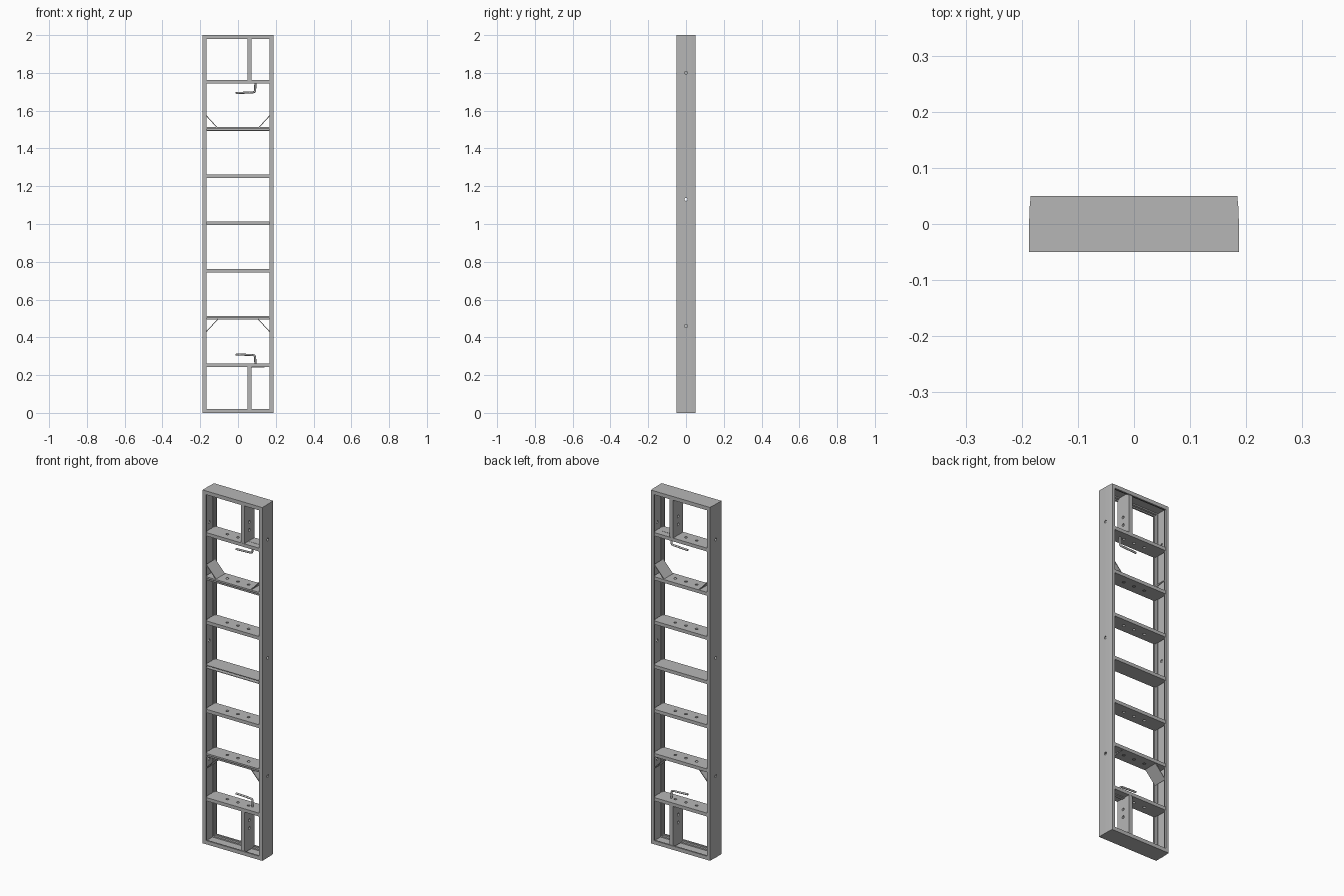
import bpy, bmesh, math
from mathutils import Vector, Matrix

cube = bpy.data.objects.get("Cube")
if cube:
    bpy.data.objects.remove(cube, do_unlink=True)

# One painted steel colour
steel = bpy.data.materials.new("grey steel")
steel.use_nodes = True
GREY = (0.47, 0.47, 0.47, 1)
steel.diffuse_color = GREY
steel.node_tree.nodes["Principled BSDF"].inputs["Base Color"].default_value = GREY

HALF_W, HALF_D, HEIGHT = 0.187, 0.05, 2.0


def finish(name, bm):
    bmesh.ops.recalc_face_normals(bm, faces=bm.faces)
    mesh = bpy.data.meshes.new(name)
    bm.to_mesh(mesh)
    bm.free()
    mesh.materials.append(steel)
    obj = bpy.data.objects.new(name, mesh)
    bpy.context.collection.objects.link(obj)
    return obj


def box(name, center, size, tilt=0):
    bm = bmesh.new()
    m = Matrix.Translation(center) @ Matrix.Rotation(tilt, 4, 'Y') @ Matrix.Diagonal((*size, 1))
    bmesh.ops.create_cube(bm, size=1, matrix=m)
    return finish(name, bm)


def extrude_x(name, profile, z, half):
    """Sweep a closed (y, z) profile along x."""
    bm = bmesh.new()
    face = bm.faces.new([bm.verts.new((-half, y, z + h)) for y, h in profile])
    out = bmesh.ops.extrude_face_region(bm, geom=[face])
    verts = [v for v in out["geom"] if isinstance(v, bmesh.types.BMVert)]
    bmesh.ops.translate(bm, verts=verts, vec=(2 * half, 0, 0))
    return finish(name, bm)


def drill(obj, points, axis, radius, depth):
    """Cut round holes through obj, then discard the cutter."""
    bm = bmesh.new()
    turn = Matrix.Rotation(math.pi / 2, 4, 'Y') if axis == 'X' else Matrix()
    for p in points:
        bmesh.ops.create_cone(bm, cap_ends=True, segments=16, radius1=radius, radius2=radius,
                              depth=depth, matrix=Matrix.Translation(p) @ turn)
    cutter = finish("hole_cutter", bm)
    cutter.hide_render = True
    mod = obj.modifiers.new("holes", 'BOOLEAN')
    mod.operation, mod.solver, mod.object = 'DIFFERENCE', 'EXACT', cutter
    bpy.context.view_layer.objects.active = obj
    bpy.ops.object.modifier_apply(modifier=mod.name)
    bpy.data.objects.remove(cutter, do_unlink=True)


# Outer frame: ribbed rail profile (inset x, inset z, y) mitred round a rectangle
outer = [(0, 0, -HALF_D), (0, 0, 0), (0.001, 0, 0.03), (0.003, 0, HALF_D)]
inner = [(0.021, HALF_D), (0.021, 0.041), (0.014, 0.041), (0.014, 0.028), (0.007, 0.028)]
inner += [(d, -y) for d, y in reversed(inner)]
profile = outer + [(d, d, y) for d, y in inner]
bm = bmesh.new()
rings = []
for sx, top in ((-1, 0), (1, 0), (1, 1), (-1, 1)):
    rings.append([bm.verts.new((sx * (HALF_W - dx), y, HEIGHT - dz if top else dz))
                  for dx, dz, y in profile])
for k in range(4):
    a, b = rings[k], rings[(k + 1) % 4]
    for i in range(len(profile)):
        j = (i + 1) % len(profile)
        bm.faces.new((a[i], a[j], b[j], b[i]))
frame = finish("outer_frame", bm)
drill(frame, [(s * HALF_W, 0, z) for s in (-1, 1) for z in (0.46, 1.13, 1.80)], 'X', 0.008, 0.08)

# Rungs: plain boxes, lipped channels, and one open channel in the middle
R, T, D = 0.0095, 0.003, 0.046
solid = [(-D, -R), (D, -R), (D, R), (-D, R)]
channel = [(-D, -R), (D, -R), (D, R), (-D, R), (-D, R - T), (D - T, R - T), (D - T, T - R), (-D, T - R)]
lipped = [(-D, -R), (D, -R), (D, R), (-D, R), (-D, 0), (T - D, 0),
          (T - D, R - T), (D - T, R - T), (D - T, T - R), (-D, T - R)]
rung_x = (-0.067, 0, 0.067)
for i in range(1, 8):
    z = 0.003 + i * 0.25
    shape = channel if i == 4 else lipped if i in (2, 6) else solid
    rung = extrude_x(f"rung_{i}", shape, z, 0.175)
    if i != 4:
        drill(rung, [(x, 0, z) for x in rung_x], 'Z', 0.008, 0.06)


def rod(name, points, radius):
    curve = bpy.data.curves.new(name, 'CURVE')
    curve.dimensions = '3D'
    curve.bevel_depth, curve.bevel_resolution, curve.use_fill_caps = radius, 2, True
    spline = curve.splines.new('POLY')
    spline.points.add(len(points) - 1)
    for p, co in zip(spline.points, points):
        p.co = (*co, 1)
    curve.materials.append(steel)
    obj = bpy.data.objects.new(name, curve)
    bpy.context.collection.objects.link(obj)


# Parts mirrored between the lower and upper ends
for end, up in (("lower", False), ("upper", True)):
    def at(z):
        return HEIGHT + 0.003 - z if up else z
    # short upright post with bolt holes
    post = box(f"{end}_post", (0.06, 0, at(0.13)), (0.022, 0.09, 0.236))
    drill(post, [(0.06, 0, at(z)) for z in (0.135, 0.18)], 'X', 0.008, 0.06)
    # bent handle and its latch plate
    rod(f"{end}_handle", [(x, 0, at(z)) for x, z in
        ((-0.012, 0.31), (0.08, 0.306), (0.088, 0.303), (0.091, 0.295), (0.092, 0.24))], 0.0055)
    box(f"{end}_latch_plate", (0.105, 0, at(0.242)), (0.07, 0.02, 0.005))
    # diagonal corner gussets
    for side, s in (("left", 1), ("right", -1)):
        a, b = Vector((s * 0.172, 0, at(0.425))), Vector((s * 0.105, 0, at(0.498)))
        d = b - a
        box(f"{end}_{side}_gusset", (a + b) / 2, (d.length, 0.08, 0.004), -math.atan2(d.z, d.x))
